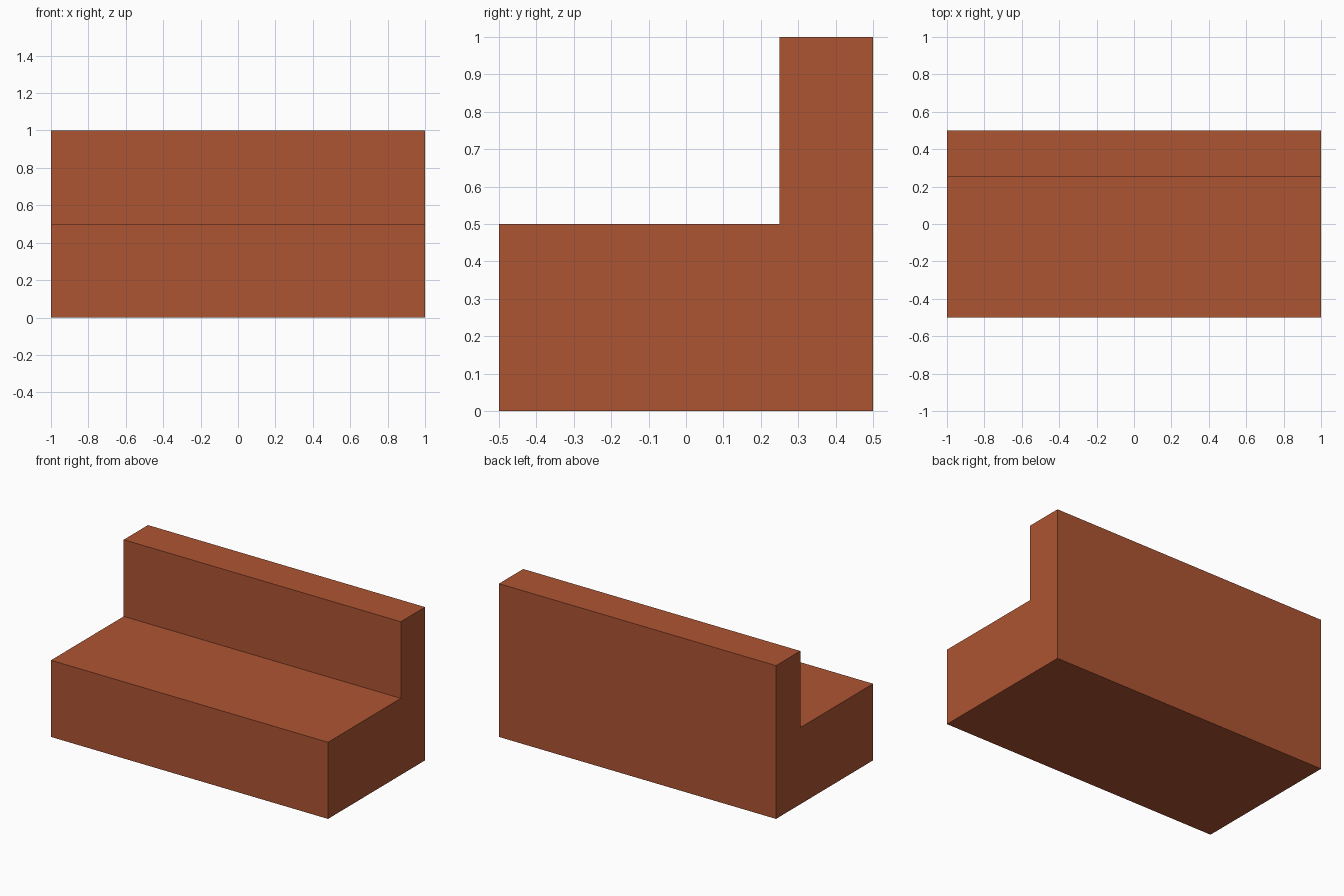
import bpy
import bmesh

if "Cube" in bpy.data.objects:
    bpy.data.objects.remove(bpy.data.objects["Cube"])

# Brick-coloured material
brick = bpy.data.materials.new("brick_red")
brick.diffuse_color = (0.42, 0.09, 0.033, 1)
brick.use_nodes = True
brick.node_tree.nodes["Principled BSDF"].inputs["Base Color"].default_value = brick.diffuse_color

# L-shaped side profile (y, z), extruded along x
profile = [(-0.5, 0), (0.5, 0), (0.5, 1), (0.25, 1), (0.25, 0.5), (-0.5, 0.5)]

bm = bmesh.new()
side = bm.faces.new([bm.verts.new((-1, y, z)) for y, z in profile])
ext = bmesh.ops.extrude_face_region(bm, geom=[side], use_keep_orig=True)
moved = [g for g in ext["geom"] if isinstance(g, bmesh.types.BMVert)]
bmesh.ops.translate(bm, verts=moved, vec=(2, 0, 0))
bmesh.ops.recalc_face_normals(bm, faces=bm.faces)

# Stepped block: low seat with a thin raised back
mesh = bpy.data.meshes.new("stepped_block")
bm.to_mesh(mesh)
bm.free()
mesh.materials.append(brick)
block = bpy.data.objects.new("stepped_block", mesh)
bpy.context.collection.objects.link(block)
